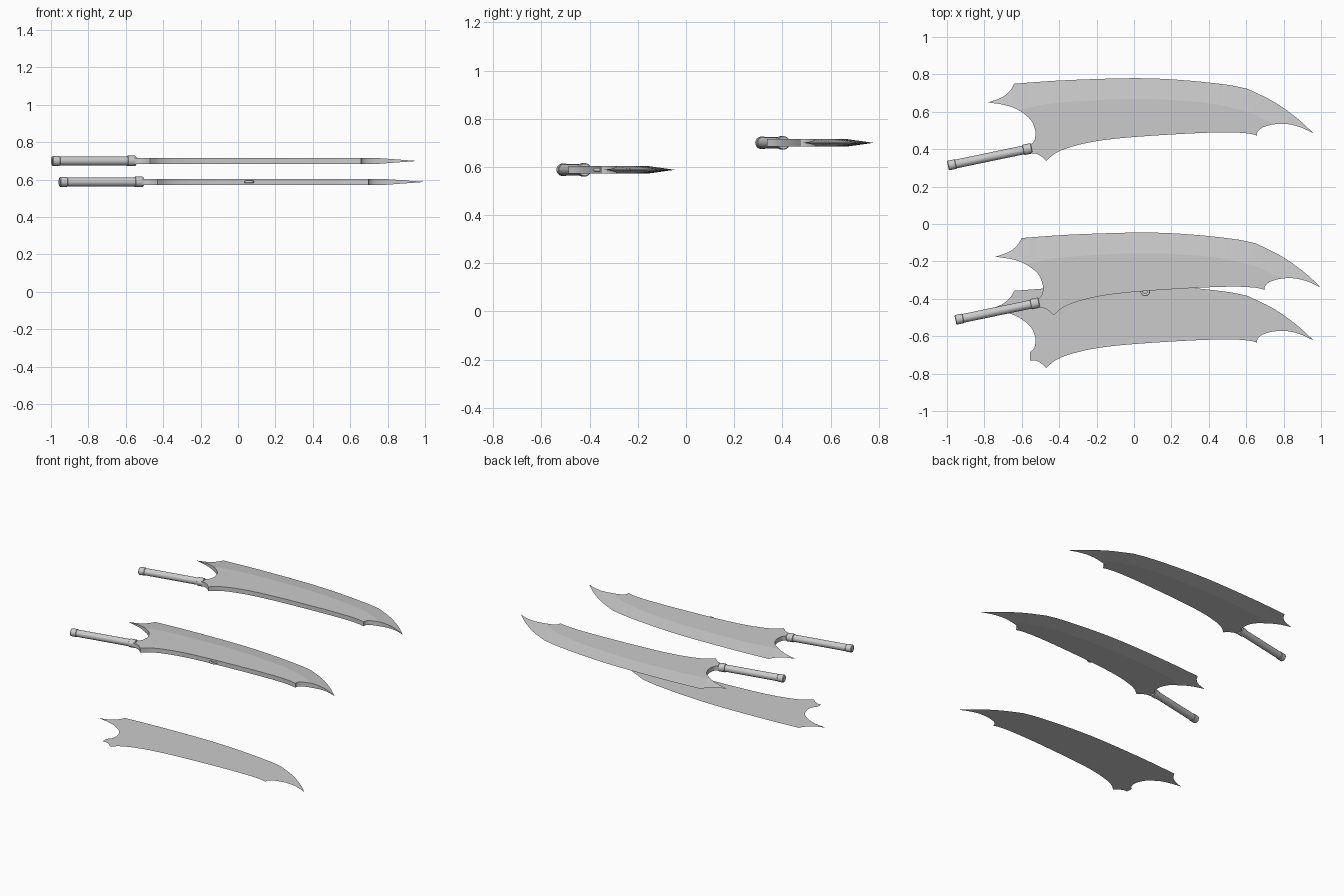
import bpy, bmesh, math
from mathutils import Vector, Matrix

if "Cube" in bpy.data.objects:
    bpy.data.objects.remove(bpy.data.objects["Cube"])

N = 6          # samples per control span
H = 0.0155     # half thickness of the blade body


def smooth(pts):
    """Catmull-Rom curve through the control points."""
    p = [Vector(q) for q in pts]
    p = [2 * p[0] - p[1]] + p + [2 * p[-1] - p[-2]]
    out = []
    for i in range(1, len(p) - 2):
        a, b, c, d = p[i - 1:i + 3]
        for k in range(N):
            t = k / N
            out.append(0.5 * (2 * b + (c - a) * t + (2 * a - 5 * b + 4 * c - d) * t * t
                              + (3 * b - a - 3 * c + d) * t ** 3))
    return out + [p[-2]]


# blade profile pieces, clockwise from the rear spike
rear_notch = smooth([(-.78, .65), (-.71, .675), (-.665, .71), (-.64, .75)])
spine = smooth([(-.64, .75), (-.4, .767), (-.1, .778), (.1, .778), (.3, .766), (.5, .744), (.61, .722)])
point = smooth([(.61, .722), (.75, .652), (.87, .567), (.96, .485)])
hook = smooth([(.96, .485), (.89, .517), (.82, .534), (.75, .533), (.69, .517), (.662, .495), (.658, .473)])
belly = smooth([(.658, .473), (.61, .484), (.5, .49), (.3, .484), (0, .465), (-.2, .443),
                (-.34, .411), (-.42, .378), (-.47, .337)])
heel = smooth([(-.47, .337), (-.495, .361), (-.525, .376), (-.555, .377)])
throat = smooth([(-.555, .422), (-.532, .448), (-.528, .5), (-.555, .56), (-.62, .61),
                 (-.69, .636), (-.78, .65)])
ridge = smooth([(-.62, .61), (-.45, .643), (-.2, .662), (0, .668), (.2, .663), (.4, .645), (.6, .602), (.75, .533)])


def join(*parts):
    out = []
    for part in parts:
        for q in part:
            if not out or (q - out[-1]).length > 1e-5:
                out.append(q)
    return out


def lift(pts, z0=H, z1=H):
    m = len(pts) - 1
    return [Vector((q[0], q[1], z0 + (z1 - z0) * i / m)) for i, q in enumerate(pts)]


def finish(bm, name, loc):
    me = bpy.data.meshes.new(name)
    bm.to_mesh(me)
    bm.free()
    ob = bpy.data.objects.new(name, me)
    bpy.context.collection.objects.link(ob)
    ob.location = loc
    return ob


def make_blade(name, loc):
    bm = bmesh.new()
    i, j = 3 * N, 4 * N
    hook_thin, hook_full = lift(hook[:i + 1], 0, H), lift(hook[i:])
    throat_full, throat_thin = lift(throat[:j + 1]), lift(throat[j:], H, 0)
    edge = join(lift(rear_notch, 0, 0), lift(spine, 0, 0), lift(point, 0, 0))
    rdg = lift(ridge)
    rim = join(hook_thin, hook_full, lift(belly), lift(heel), throat_full, throat_thin)
    body = join(hook_full, lift(belly), lift(heel), throat_full, rdg)[:-1]
    bevel = join(edge, hook_thin, rdg[::-1], throat_thin)[:-1]

    # flat cheeks and sharpened bevel, both sides
    for s in (1, -1):
        for loop in (body, bevel):
            bm.faces.new([bm.verts.new((v.x, v.y, v.z * s)) for v in loop])
    # wall along the unsharpened rim
    for a, b in zip(rim, rim[1:]):
        f = bm.faces.new([bm.verts.new(v) for v in
                          (a, b, (b.x, b.y, -b.z), (a.x, a.y, -a.z))])
        f.smooth = True
    bmesh.ops.remove_doubles(bm, verts=bm.verts, dist=1e-5)
    bmesh.ops.triangulate(bm, faces=[f for f in bm.faces if len(f.verts) > 4])
    bmesh.ops.recalc_face_normals(bm, faces=bm.faces)
    for e in bm.edges:
        e.smooth = (all(f.smooth for f in e.link_faces)
                    and e.calc_face_angle(0) < math.radians(30))
    return finish(bm, name, loc)


def make_handle(name, loc):
    # lathe profile: pommel band, grip, collar (distance along axis, radius)
    a, b = Vector((-.995, .312, 0)), Vector((-.547, .405, 0))
    L = (b - a).length
    prof = [(0, 0), (0, .022), (.004, .026), (.04, .026), (.043, .0235), (L - .046, .0235),
            (L - .044, .028), (L - .003, .028), (L, .025), (L, 0)]
    bm = bmesh.new()
    vs = [bm.verts.new((d, r, 0)) for d, r in prof]
    es = [bm.edges.new(p) for p in zip(vs, vs[1:])]
    bmesh.ops.spin(bm, geom=vs + es, cent=(0, 0, 0), axis=(1, 0, 0),
                   angle=math.tau, steps=24, use_merge=True)
    bmesh.ops.remove_doubles(bm, verts=bm.verts, dist=1e-5)
    bmesh.ops.recalc_face_normals(bm, faces=bm.faces)
    ang = math.atan2(b.y - a.y, b.x - a.x)
    bm.transform(Matrix.Translation(a) @ Matrix.Rotation(ang, 4, 'Z'))
    ob = finish(bm, name, loc)
    bpy.ops.object.select_all(action='DESELECT')
    ob.select_set(True)
    bpy.context.view_layer.objects.active = ob
    bpy.ops.object.shade_smooth_by_angle(angle=math.radians(30))


# two complete swords
for label, loc in (("upper", (0, 0, .70)), ("lower", (.04, -.825, .588))):
    make_blade(label + "_blade", loc)
    make_handle(label + "_handle", loc)

# small ring on the belly of the lower blade
bpy.ops.mesh.primitive_torus_add(location=(.06, -.36, .588), major_radius=.019, minor_radius=.007,
                                 major_segments=24, minor_segments=10)
bpy.context.object.name = "belly_ring"
bpy.ops.object.shade_smooth()

# flat blade outline lying on the ground
bm = bmesh.new()
loop = join(rear_notch, spine, point, hook, belly, heel, throat)[:-1]
face = bm.faces.new([bm.verts.new((q.x, q.y, 0)) for q in loop])
face.normal_update()
if face.normal.z < 0:
    face.normal_flip()
finish(bm, "flat_blade_template", (0, -1.107, 0))
